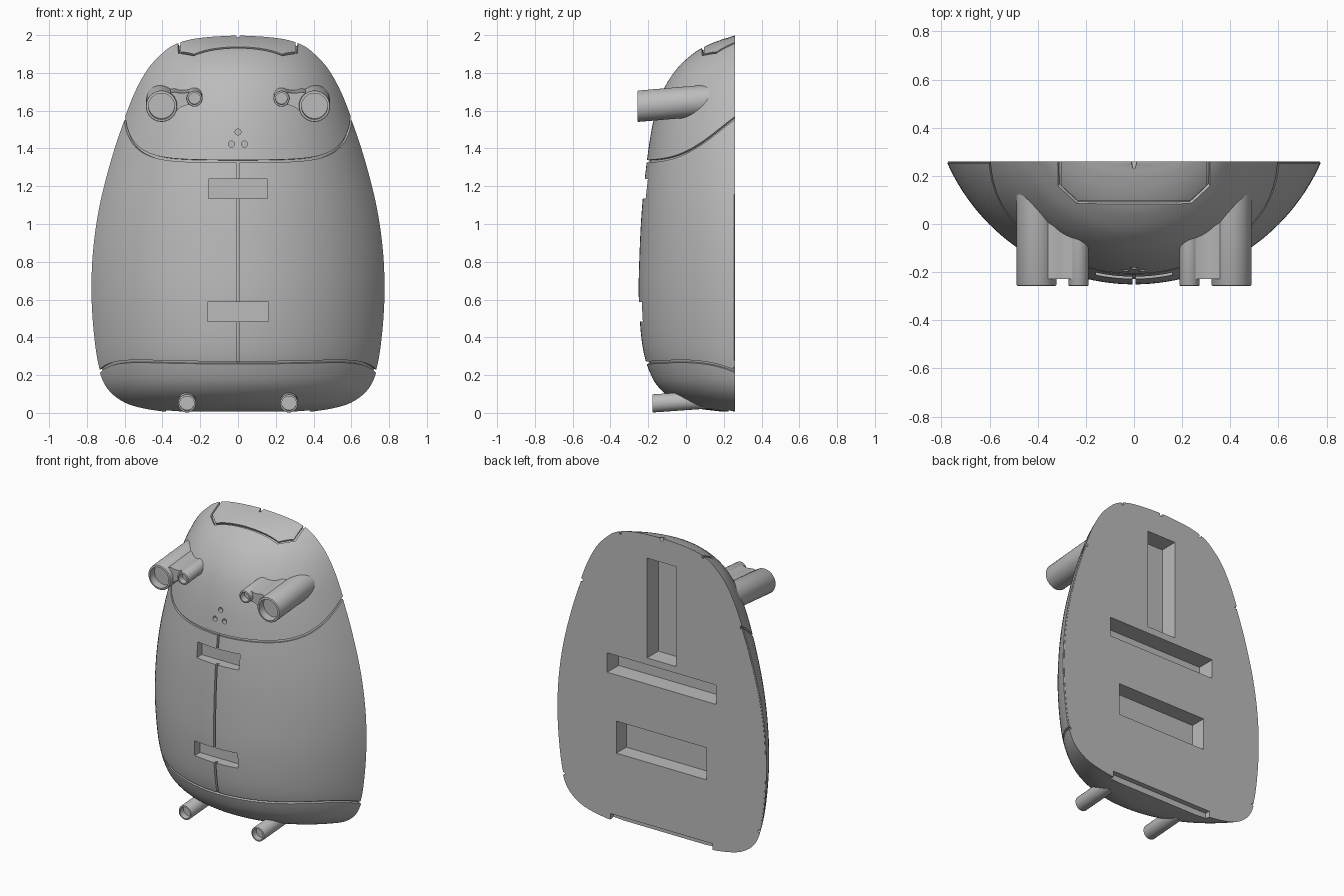
import bpy, bmesh, math
from mathutils import Vector

if "Cube" in bpy.data.objects:
    bpy.data.objects.remove(bpy.data.objects["Cube"], do_unlink=True)

BACK = 0.26
grey = bpy.data.materials.new("plain grey")
grey.use_nodes = True
grey.diffuse_color = (0.5, 0.5, 0.5, 1)
grey.node_tree.nodes["Principled BSDF"].inputs["Base Color"].default_value = (0.5, 0.5, 0.5, 1)

# Body profile: height, half width, depth in front of the flat back
PROFILE = [Vector(p) for p in (
    (0.008, 0.40, 0.08), (0.025, 0.505, 0.21), (0.055, 0.60, 0.295), (0.115, 0.68, 0.385),
    (0.2, 0.727, 0.445), (0.35, 0.758, 0.49), (0.6, 0.778, 0.51), (0.85, 0.771, 0.506),
    (1.1, 0.735, 0.492), (1.35, 0.671, 0.465), (1.55, 0.604, 0.432), (1.7, 0.545, 0.385),
    (1.82, 0.478, 0.31), (1.9, 0.405, 0.225), (1.945, 0.345, 0.15), (1.975, 0.26, 0.075),
    (1.99, 0.15, 0.025), (1.997, 0.03, 0.005))]


def ring_at(t):
    """Smooth curve through the profile points."""
    last = len(PROFILE) - 1
    t = min(max(t, 0), last)
    i = min(int(t), last - 1)
    f = t - i
    a, b, c, d = (PROFILE[min(max(i + k, 0), last)] for k in (-1, 0, 1, 2))
    return 0.5 * (2 * b + (c - a) * f + (2 * a - 5 * b + 4 * c - d) * f * f
                  + (3 * b - a - 3 * c + d) * f ** 3)


def size_at(z):
    lo, hi = 0, len(PROFILE) - 1
    for _ in range(30):
        mid = (lo + hi) / 2
        if ring_at(mid).x < z:
            lo = mid
        else:
            hi = mid
    return ring_at(lo).yz


def front_y(x, z):
    """Front of a circular arc whose chord is the flat back."""
    w, d = size_at(z)
    r = (w * w + d * d) / (2 * d)
    return BACK - d + r - math.sqrt(max(r * r - x * x, 0))


def make(name, verts, faces):
    bm = bmesh.new()
    vs = [bm.verts.new(v) for v in verts]
    for f in faces:
        bm.faces.new([vs[i] for i in f])
    bmesh.ops.recalc_face_normals(bm, faces=bm.faces)
    mesh = bpy.data.meshes.new(name)
    bm.to_mesh(mesh)
    bm.free()
    mesh.materials.append(grey)
    ob = bpy.data.objects.new(name, mesh)
    bpy.context.collection.objects.link(ob)
    return ob


def loft(name, rings):
    """Closed solid through rings of equal length."""
    n = len(rings[0])
    verts = [v for r in rings for v in r]
    faces = [(i * n + j, i * n + (j + 1) % n, (i + 1) * n + (j + 1) % n, (i + 1) * n + j)
             for i in range(len(rings) - 1) for j in range(n)]
    faces += [tuple(range(n)), tuple(range(len(verts) - n, len(verts)))]
    return make(name, verts, faces)


def turned(name, x, z, profile, slope=0.0, sides=40):
    """Round part along y; profile holds (radius, y), slope lifts it towards the back."""
    front = min(y for r, y in profile)
    return loft(name, [[(x + r * math.cos(a), y, z + r * math.sin(a) + slope * (y - front))
                        for a in (2 * math.pi * k / sides for k in range(sides))]
                       for r, y in profile])


def box(name, x, y0, y1, z0, z1):
    return loft(name, [[(-x, y, z0), (x, y, z0), (x, y, z1), (-x, y, z1)] for y in (y0, y1)])


def groove(name, path, width=0.014, depth=0.015):
    """Square-section cutter that follows a path on the body surface."""
    rings, e = [], 0.002
    for i, p in enumerate(path):
        t = path[min(i + 1, len(path) - 1)] - path[max(i - 1, 0)]
        gx = front_y(p.x + e, p.z) - front_y(p.x - e, p.z)
        gz = front_y(p.x, p.z + e) - front_y(p.x, p.z - e)
        n = Vector((gx, -2 * e, gz)).normalized()
        s = t.cross(n).normalized() * width / 2
        rings.append([p - s - n * depth, p + s - n * depth, p + s + n * 0.03, p - s + n * 0.03])
    return loft(name, rings)


def on_body(u, z):
    x = u * size_at(z)[0]
    return Vector((x, front_y(x, z), z))


def on_top(x, y):
    lo, hi = 1.6, 2.0
    for _ in range(30):
        mid = (lo + hi) / 2
        if front_y(x, mid) < y:
            lo = mid
        else:
            hi = mid
    return Vector((x, y, lo))


# Body shell with a flat back
SEG, STEP = 56, 6
count = (len(PROFILE) - 1) * STEP + 1
verts, faces = [], []
for i in range(count):
    z, w, d = ring_at(i / STEP)
    half = 2 * math.atan2(d, w)
    r = (w * w + d * d) / (2 * d)
    for j in range(SEG + 1):
        a = half * (2 * j / SEG - 1)
        verts.append((r * math.sin(a), BACK - d + r - r * math.cos(a), z))
N = SEG + 1
for i in range(count - 1):
    faces += [(i * N + j, i * N + j + 1, i * N + j + 1 + N, i * N + j + N) for j in range(SEG)]
faces.append(tuple(range(N)))
faces.append(tuple(range((count - 1) * N, count * N)))
faces.append(tuple(i * N for i in range(count)) + tuple(i * N + SEG for i in reversed(range(count))))
body = make("body", verts, faces)

# Seams: neck, hem, centre, sides and top hatch
us = [1.03 * k / 40 for k in range(-40, 41)]
cutters = [
    groove("neck_seam", [on_body(u, 1.332 + 0.02 * u * u + 0.21 * u ** 6) for u in us]),
    groove("hem_seam", [on_body(u, 0.265 + 0.02 * u * u - 0.065 * u ** 10) for u in us]),
    groove("centre_seam", [on_body(0, 0.266 + 1.065 * k / 30) for k in range(31)], 0.014, 0.022)]
for side in (-1, 1):
    cutters.append(groove("side_step", [on_body(side * 1.003, 0.225 + 1.335 * k / 40)
                                        for k in range(41)], 0.026, 0.006))
corners = [(-0.31, 0.28), (-0.31, 0.16), (-0.235, 0.09), (0.235, 0.09), (0.31, 0.16), (0.31, 0.28)]
hatch = []
for (x0, y0), (x1, y1) in zip(corners, corners[1:]):
    steps = 16 if abs(x1 - x0) > 0.2 else 5
    hatch += [on_top(x0 + (x1 - x0) * k / steps, y0 + (y1 - y0) * k / steps) for k in range(steps)]
hatch.append(on_top(*corners[-1]))
cutters.append(groove("hatch_seam", hatch))

# Front slots, back pockets and bottom notch
cutters += [box("upper_slot", 0.157, -0.4, -0.16, 1.136, 1.238),
            box("lower_slot", 0.161, -0.4, -0.175, 0.484, 0.586),
            box("tall_pocket", 0.107, 0.14, 0.4, 1.165, 1.835),
            box("wide_pocket", 0.403, 0.14, 0.4, 0.99, 1.12),
            box("low_pocket", 0.335, 0.155, 0.4, 0.465, 0.68),
            box("bottom_notch", 0.38, 0.225, 0.4, -0.1, 0.048)]

# Small holes: nose trio and top notch
for x, z in ((0, 1.487), (-0.035, 1.423), (0.035, 1.423)):
    cutters.append(turned("nose_hole", x, z, [(0.016, -0.4), (0.016, front_y(x, z) + 0.03)], 0, 20))
cutters.append(turned("top_notch", 0, 1.991, [(0.003, 0.225), (0.016, 0.27)], 0, 16))

bpy.context.view_layer.objects.active = body
for c in cutters:
    c.hide_render = True
    mod = body.modifiers.new(c.name, "BOOLEAN")
    mod.operation, mod.solver, mod.object = "DIFFERENCE", "EXACT", c
    bpy.ops.object.modifier_apply(modifier=mod.name)
    bpy.data.objects.remove(c, do_unlink=True)


def cup(name, x, z, r, wall, y0, y1, hole, slope):
    """Round stalk with a recessed, softly rounded front end."""
    b = wall * 0.5
    return turned(name, x, z, [(r, y1), (r, y0 + b), (r - b * 0.3, y0 + b * 0.3), (r - b, y0),
                               (r - wall, y0), (r - wall, y0 + hole)], slope)


# Eye stalks with bridges, and feet
parts = [body]
bridge = [(0.245, 1.699), (0.262, 1.695), (0.285, 1.69), (0.31, 1.69), (0.335, 1.696), (0.362, 1.69),
          (0.333, 1.645), (0.334, 1.6), (0.352, 1.57), (0.33, 1.592), (0.305, 1.614),
          (0.275, 1.626), (0.245, 1.629), (0.264, 1.65), (0.264, 1.676)]
for side, tag in ((1, "left"), (-1, "right")):
    parts += [cup(tag + "_eye", side * 0.405, 1.623, 0.083, 0.014, -0.258, 0.15, 0.05, 0.085),
              cup(tag + "_small_eye", side * 0.23, 1.663, 0.042, 0.011, -0.258, 0.0, 0.04, 0.085),
              cup(tag + "_foot", side * 0.27, 0.05, 0.048, 0.01, -0.178, 0.1, 0.04, 0.07),
              loft(tag + "_eye_bridge", [[(side * x, y, z + 0.085 * (y + 0.258)) for x, z in bridge]
                                         for y in (-0.228, 0.05)])]

bpy.ops.object.select_all(action="DESELECT")
for p in parts:
    p.select_set(True)
bpy.context.view_layer.objects.active = body
bpy.ops.object.shade_smooth_by_angle(angle=math.radians(32))
